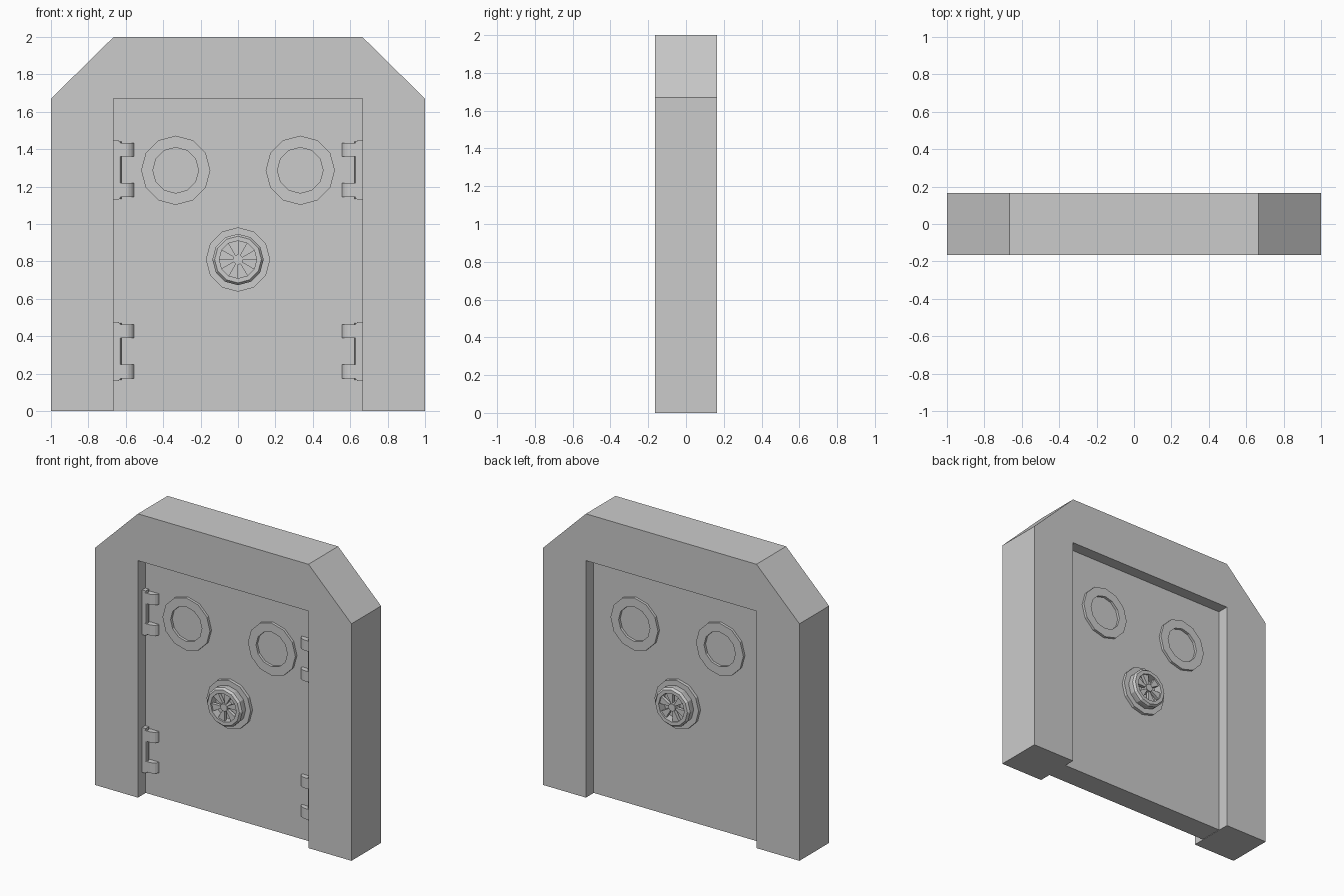
import bpy, bmesh, math

if "Cube" in bpy.data.objects:
    bpy.data.objects.remove(bpy.data.objects["Cube"])

FACE = 0.083   # half thickness of the door leaf
HALF = 0.165   # half thickness of the frame


def finish(name, bm):
    bmesh.ops.recalc_face_normals(bm, faces=bm.faces)
    mesh = bpy.data.meshes.new(name)
    bm.to_mesh(mesh)
    bm.free()
    obj = bpy.data.objects.new(name, mesh)
    bpy.context.collection.objects.link(obj)
    return obj


def prism(name, pts, axis, a, b):
    """Extrude a 2D profile along y (points are x,z) or z (points are x,y)."""
    bm = bmesh.new()
    if axis == 'Y':
        verts = [bm.verts.new((u, a, v)) for u, v in pts]
        step = (0, b - a, 0)
    else:
        verts = [bm.verts.new((u, v, a)) for u, v in pts]
        step = (0, 0, b - a)
    face = bm.faces.new(verts)
    ext = bmesh.ops.extrude_face_region(bm, geom=[face], use_keep_orig=True)
    moved = [g for g in ext['geom'] if isinstance(g, bmesh.types.BMVert)]
    bmesh.ops.translate(bm, verts=moved, vec=step)
    return finish(name, bm)


def polar(r, k):
    a = math.tau * k / 12
    return r * math.cos(a), r * math.sin(a)


def ring(name, cx, cz, profile, side):
    """Twelve-sided lathe about y; profile is (radius, height above door face)."""
    bm = bmesh.new()
    loops = []
    for k in range(12):
        loop = []
        for r, h in profile:
            x, z = polar(r, k)
            loop.append(bm.verts.new((cx + x, side * (FACE + h), cz + z)))
        loops.append(loop)
    n = len(profile)
    for k in range(12):
        p, q = loops[k], loops[(k + 1) % 12]
        for i in range(n):
            j = (i + 1) % n
            bm.faces.new((p[i], p[j], q[j], q[i]))
    return finish(name, bm)


# Frame with chamfered top corners, open at the bottom
prism("door_frame", [(-1, 0), (-1, 1.67), (-0.665, 2), (0.665, 2), (1, 1.67), (1, 0),
                     (0.665, 0), (0.665, 1.67), (-0.665, 1.67), (-0.665, 0)],
      'Y', -HALF, HALF)

# Door leaf
prism("door_panel", [(-0.665, 0.003), (0.665, 0.003), (0.665, 1.67), (-0.665, 1.67)],
      'Y', -FACE, FACE)

WZ = 0.81
for side, label in ((-1, "front"), (1, "back")):
    # Porthole rims
    for cx in (-0.333, 0.333):
        ring(f"porthole_rim_{label}", cx, 1.287,
             [(0.185, -0.01), (0.185, 0.018), (0.122, 0.018), (0.122, -0.01)], side)

    # Handwheel: base plate, drum rim, alternating spokes, hub
    def disc(r):
        return [(x, WZ + z) for x, z in (polar(r, k) for k in range(12))]
    prism(f"wheel_base_{label}", disc(0.172), 'Y', side * (FACE - 0.01), side * (FACE + 0.022))
    ring(f"wheel_rim_{label}", 0, WZ,
         [(0.133, 0.015), (0.137, 0.05), (0.137, 0.065), (0.125, 0.08),
          (0.10, 0.08), (0.10, 0.015)], side)
    for k in range(0, 12, 2):
        wedge = [polar(0.02, k), polar(0.102, k), polar(0.102, k + 1), polar(0.02, k + 1)]
        prism(f"wheel_spoke_{label}", [(x, WZ + z) for x, z in wedge],
              'Y', side * (FACE + 0.045), side * (FACE + 0.068))
    prism(f"wheel_hub_{label}", disc(0.027), 'Y', side * (FACE + 0.015), side * (FACE + 0.076))

# Hinges on the front: jamb plate, barrel and two curved straps each
for s in (-1, 1):
    for z0 in (0.16, 1.13):
        plate = [(0.667, -0.08), (0.667, -0.118), (0.637, -0.118), (0.637, -0.08)]
        prism("hinge_plate", [(s * x, y) for x, y in plate], 'Z', z0, z0 + 0.316)
        barrel = [(0.636 + 0.012 * math.cos(math.tau * k / 8),
                   -0.106 + 0.012 * math.sin(math.tau * k / 8)) for k in range(8)]
        prism("hinge_barrel", [(s * x, y) for x, y in barrel], 'Z', z0 + 0.005, z0 + 0.311)
        strap = [(0.64, -0.08), (0.64, -0.122), (0.60, -0.122), (0.585, -0.118),
                 (0.57, -0.109), (0.56, -0.097), (0.555, -0.08)]
        for dz in (0.014, 0.23):
            prism("hinge_strap", [(s * x, y) for x, y in strap],
                  'Z', z0 + dz, z0 + dz + 0.074)
